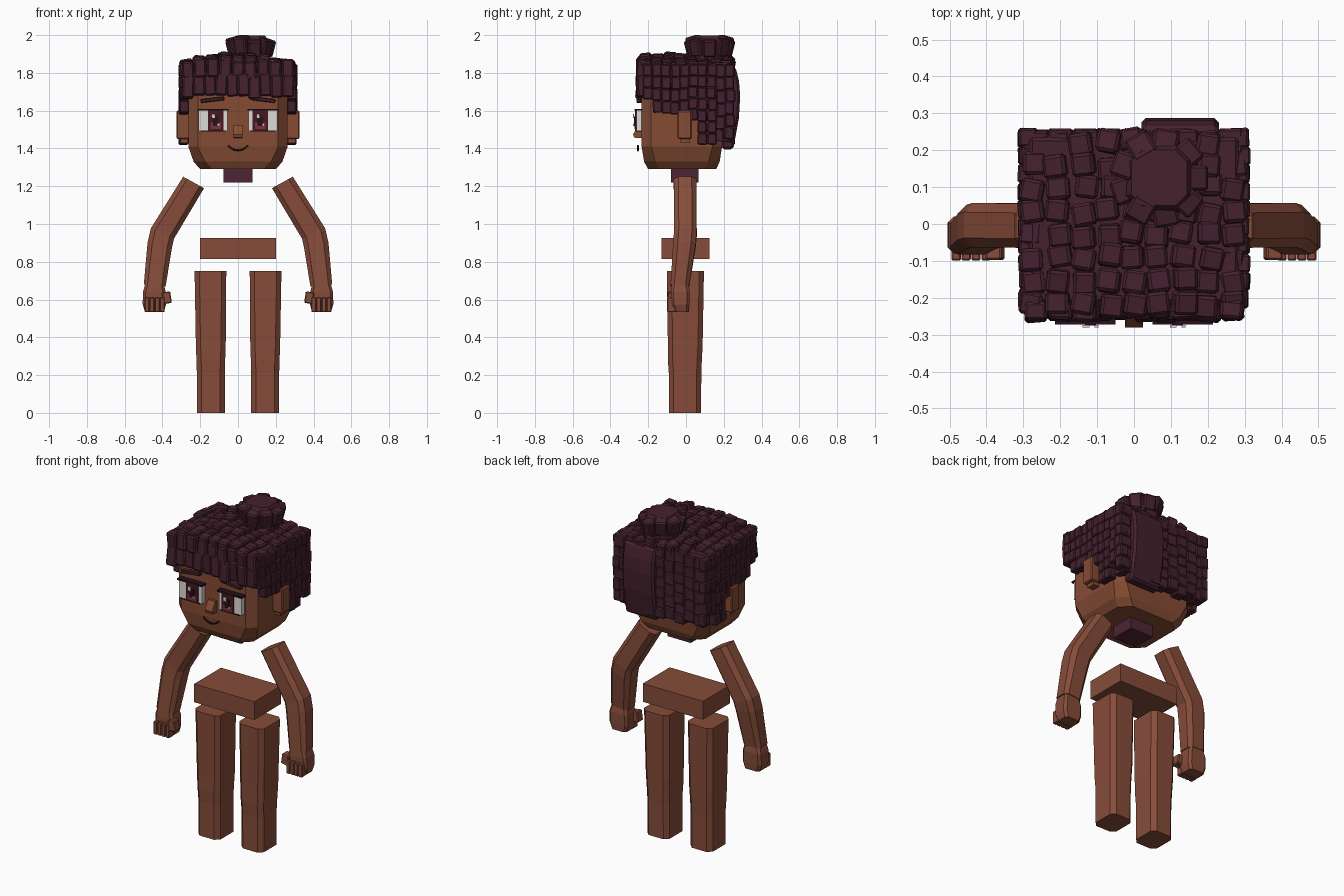
import bpy, bmesh, random
from math import cos, sin, radians, pi
from mathutils import Matrix, Vector, Euler

random.seed(7)
cube = bpy.data.objects.get("Cube")
if cube:
    bpy.data.objects.remove(cube, do_unlink=True)


def material(name, rgb):
    m = bpy.data.materials.new(name)
    m.use_nodes = True
    m.diffuse_color = (*rgb, 1)
    m.node_tree.nodes["Principled BSDF"].inputs["Base Color"].default_value = (*rgb, 1)
    return m


SKIN = material("body_skin", (0.24, 0.073, 0.042))
FACE = material("face_skin", (0.235, 0.072, 0.034))
HAIR = material("dark_plum_hair", (0.058, 0.015, 0.027))
NECK = material("neck_plum", (0.075, 0.018, 0.035))
WHITE = material("eye_white", (0.72, 0.71, 0.67))
IRIS = material("iris_maroon", (0.06, 0.009, 0.016))
GLOW = material("iris_red", (0.2, 0.035, 0.04))
BLACK = material("dark_line", (0.02, 0.005, 0.01))


def finish(name, bm, mat, bevel=0):
    bmesh.ops.recalc_face_normals(bm, faces=bm.faces[:])
    mesh = bpy.data.meshes.new(name)
    bm.to_mesh(mesh)
    bm.free()
    mesh.materials.append(mat)
    ob = bpy.data.objects.new(name, mesh)
    bpy.context.collection.objects.link(ob)
    if bevel:
        mod = ob.modifiers.new("soft_edges", "BEVEL")
        mod.width, mod.segments = bevel, 1
    return ob


def block(bm, centre, size, rot=(0, 0, 0)):
    mat = Matrix.LocRotScale(Vector(centre), Euler(rot), Vector(size))
    bmesh.ops.create_cube(bm, size=1, matrix=mat)


def box(name, centre, size, mat, rot=(0, 0, 0), bevel=0):
    bm = bmesh.new()
    block(bm, centre, size, rot)
    return finish(name, bm, mat, bevel)


def loft(name, sections, mat, side=1):
    """Chamfered rectangles (centre, half x, half y, chamfer, tilt) joined in order."""
    bm = bmesh.new()
    rings = []
    for (cx, cy, cz), hx, hy, c, tilt in sections:
        quarter = [(hx, hy - c), (hx - c, hy)]
        pts = quarter + [(-x, y) for x, y in quarter[::-1]]
        pts += [(-x, -y) for x, y in pts]
        a = radians(tilt)
        rings.append([bm.verts.new((side * (cx + x * cos(a)), cy + y, cz + x * sin(a)))
                      for x, y in pts])
    for low, high in zip(rings, rings[1:]):
        for i in range(8):
            j = (i + 1) % 8
            bm.faces.new((low[i], low[j], high[j], high[i]))
    bm.faces.new(rings[0])
    bm.faces.new(rings[-1])
    return finish(name, bm, mat)


def prism(name, profile, x0, x1, mat, bevel=0):
    """Side profile of (y, z) points stretched along x."""
    bm = bmesh.new()
    face = bm.faces.new([bm.verts.new((x0, y, z)) for y, z in profile])
    new = bmesh.ops.extrude_face_region(bm, geom=[face])["geom"]
    bmesh.ops.translate(bm, vec=(x1 - x0, 0, 0),
                        verts=[v for v in new if isinstance(v, bmesh.types.BMVert)])
    return finish(name, bm, mat, bevel)


# Head, neck and pelvis
loft("head", [((0, -0.02, 1.29), 0.2, 0.18, 0.06, 0),
              ((0, -0.022, 1.33), 0.235, 0.2, 0.06, 0),
              ((0, -0.022, 1.41), 0.263, 0.213, 0.05, 0),
              ((0, -0.022, 1.8), 0.263, 0.213, 0.05, 0)], FACE)
box("neck", (0, -0.007, 1.27), (0.155, 0.145, 0.1), NECK)
box("pelvis", (0, -0.003, 0.87), (0.4, 0.255, 0.11), SKIN)

# Limbs, hands, ears and eyes on both sides
for s, tag in ((1, "left"), (-1, "right")):
    loft(tag + "_leg", [((0.144, -0.005, 0), 0.074, 0.085, 0.025, 0),
                        ((0.144, -0.005, 0.21), 0.074, 0.086, 0.025, 0),
                        ((0.144, -0.006, 0.28), 0.076, 0.09, 0.025, 0),
                        ((0.144, -0.004, 0.36), 0.079, 0.092, 0.025, 0),
                        ((0.146, -0.003, 0.75), 0.084, 0.098, 0.025, 0)], SKIN, s)
    loft(tag + "_arm", [((0.235, -0.005, 1.22), 0.063, 0.06, 0.025, 29),
                        ((0.4, -0.003, 0.95), 0.067, 0.06, 0.025, 24),
                        ((0.414, -0.008, 0.89), 0.066, 0.06, 0.025, 12),
                        ((0.441, -0.032, 0.675), 0.058, 0.05, 0.02, 5)], SKIN, s)
    loft(tag + "_palm", [((0.442, -0.025, 0.535), 0.05, 0.04, 0.014, 0),
                         ((0.443, -0.03, 0.575), 0.062, 0.048, 0.014, 0),
                         ((0.443, -0.03, 0.64), 0.06, 0.05, 0.014, 0),
                         ((0.442, -0.032, 0.68), 0.05, 0.045, 0.014, 0)], SKIN, s)
    bm = bmesh.new()
    for i in range(4):
        block(bm, (s * (0.401 + i * 0.027), -0.077, 0.572), (0.025, 0.045, 0.078))
    finish(tag + "_fingers", bm, SKIN, 0.004)
    box(tag + "_thumb", (s * 0.377, -0.072, 0.61), (0.045, 0.05, 0.062), SKIN,
        (0, s * 0.15, 0), 0.005)

    box(tag + "_ear", (s * 0.288, -0.007, 1.525), (0.075, 0.075, 0.15), FACE, bevel=0.006)
    box(tag + "_ear_lobe", (s * 0.285, -0.005, 1.445), (0.04, 0.05, 0.03), FACE)

    box(tag + "_eye_white", (s * 0.132, -0.247, 1.548), (0.152, 0.03, 0.11), WHITE)
    box(tag + "_upper_lash", (s * 0.132, -0.252, 1.605), (0.165, 0.04, 0.01), BLACK)
    box(tag + "_lower_lash", (s * 0.132, -0.25, 1.492), (0.13, 0.03, 0.006), BLACK)
    box(tag + "_iris", (s * 0.118, -0.265, 1.548), (0.08, 0.008, 0.106), IRIS)
    box(tag + "_iris_glow", (s * 0.118, -0.269, 1.52), (0.056, 0.006, 0.034), GLOW)
    box(tag + "_pupil", (s * 0.118, -0.272, 1.545), (0.03, 0.006, 0.05), BLACK)
    box(tag + "_highlight", (s * 0.118 - 0.012, -0.277, 1.572), (0.018, 0.006, 0.022), WHITE)
    box(tag + "_small_highlight", (s * 0.118 + 0.016, -0.277, 1.525),
        (0.011, 0.006, 0.012), WHITE)
    box(tag + "_brow", (s * 0.135, -0.248, 1.658), (0.125, 0.03, 0.02), HAIR,
        (0, s * 0.12, 0), 0.004)

# Nose and smile
prism("nose", [(-0.23, 1.525), (-0.25, 1.525), (-0.28, 1.475), (-0.275, 1.457), (-0.23, 1.455)],
      -0.024, 0.024, FACE)
curve = bpy.data.curves.new("smile", "CURVE")
curve.dimensions = "3D"
curve.bevel_depth = 0.005
curve.bevel_resolution = 1
line = curve.splines.new("POLY")
line.points.add(8)
for i, p in enumerate(line.points):
    t = i / 4 - 1
    p.co = (0.052 * t, -0.255, 1.389 + 0.026 * t * t, 1)
curve.materials.append(BLACK)
bpy.context.collection.objects.link(bpy.data.objects.new("smile", curve))

# Solid hair mass below the curls
box("hair_core", (0, 0.01, 1.775), (0.59, 0.47, 0.16), HAIR, bevel=0.02)
box("hair_back_core", (0, 0.2, 1.62), (0.54, 0.08, 0.36), HAIR)


def wobble(amount):
    return random.uniform(-amount, amount)


def column(bm, x, y, sx, sy, bottom, top=1.845):
    rows = max(1, round((top - bottom) / 0.065))
    h = (top - bottom) / rows
    for i in range(rows):
        block(bm, (x + wobble(0.004), y + wobble(0.004), bottom + h * (i + 0.5)),
              (sx, sy, h * 1.02), (wobble(0.04), wobble(0.04), wobble(0.04)))


# Side hair, stepped around the ears
side_bottoms = [1.66, 1.59, 1.585, 1.58, 1.59, 1.55, 1.42, 1.42, 1.5, 1.45]
for s, tag in ((1, "left"), (-1, "right")):
    bm = bmesh.new()
    for i, low in enumerate(side_bottoms):
        column(bm, s * 0.286, -0.2 + i * 0.048, 0.05, 0.05, low)
    finish(tag + "_side_hair", bm, HAIR, 0.006)

# Back hair and the loose panel hanging over it
bm = bmesh.new()
for i in range(9):
    column(bm, -0.264 + i * 0.066, 0.225, 0.068, 0.06, 1.42 + random.choice((0, 0.015, 0.03)))
finish("back_hair", bm, HAIR, 0.006)
prism("back_panel", [(0.19, 1.84), (0.262, 1.83), (0.28, 1.76), (0.287, 1.68),
                     (0.28, 1.56), (0.25, 1.395), (0.19, 1.395)], 0.02, 0.23, HAIR, 0.012)

# Fringe: two overlapping rows of curls
bm = bmesh.new()
for z, count, h in ((1.73, 10, 0.12), (1.82, 9, 0.1)):
    for i in range(count):
        x = -0.265 + 0.53 * i / (count - 1)
        block(bm, (x, -0.235 + wobble(0.006), z + wobble(0.012)),
              (0.062, 0.05, h), (wobble(0.1), wobble(0.08), wobble(0.1)))
finish("fringe", bm, HAIR, 0.008)

# Crown of tilted curls following a low dome
bm = bmesh.new()
for i in range(9):
    for j in range(8):
        x, y = -0.268 + i * 0.067, -0.215 + j * 0.062
        z = 1.89 - 0.55 * x * x - 0.5 * max(0, y) ** 2 + wobble(0.012)
        block(bm, (x + wobble(0.008), y + wobble(0.008), z - 0.03), (0.062, 0.062, 0.085),
              (wobble(0.15) - y * 0.3, wobble(0.15) + x * 0.5, wobble(0.2)))
finish("crown_curls", bm, HAIR, 0.008)

# Bun: ring of curls around a central knot
bm = bmesh.new()
for i in range(9):
    a = 2 * pi * i / 9
    block(bm, (0.068 + 0.09 * cos(a), 0.125 + 0.09 * sin(a), 1.94 + wobble(0.01)),
          (0.07, 0.07, 0.09), (0, 0.25, a))
finish("bun_ring", bm, HAIR, 0.008)
loft("bun_knot", [((0.068, 0.125, 1.84), 0.1, 0.1, 0.05, 0),
                  ((0.068, 0.125, 1.96), 0.1, 0.1, 0.05, 0),
                  ((0.068, 0.125, 1.998), 0.075, 0.075, 0.03, 0)], HAIR)
